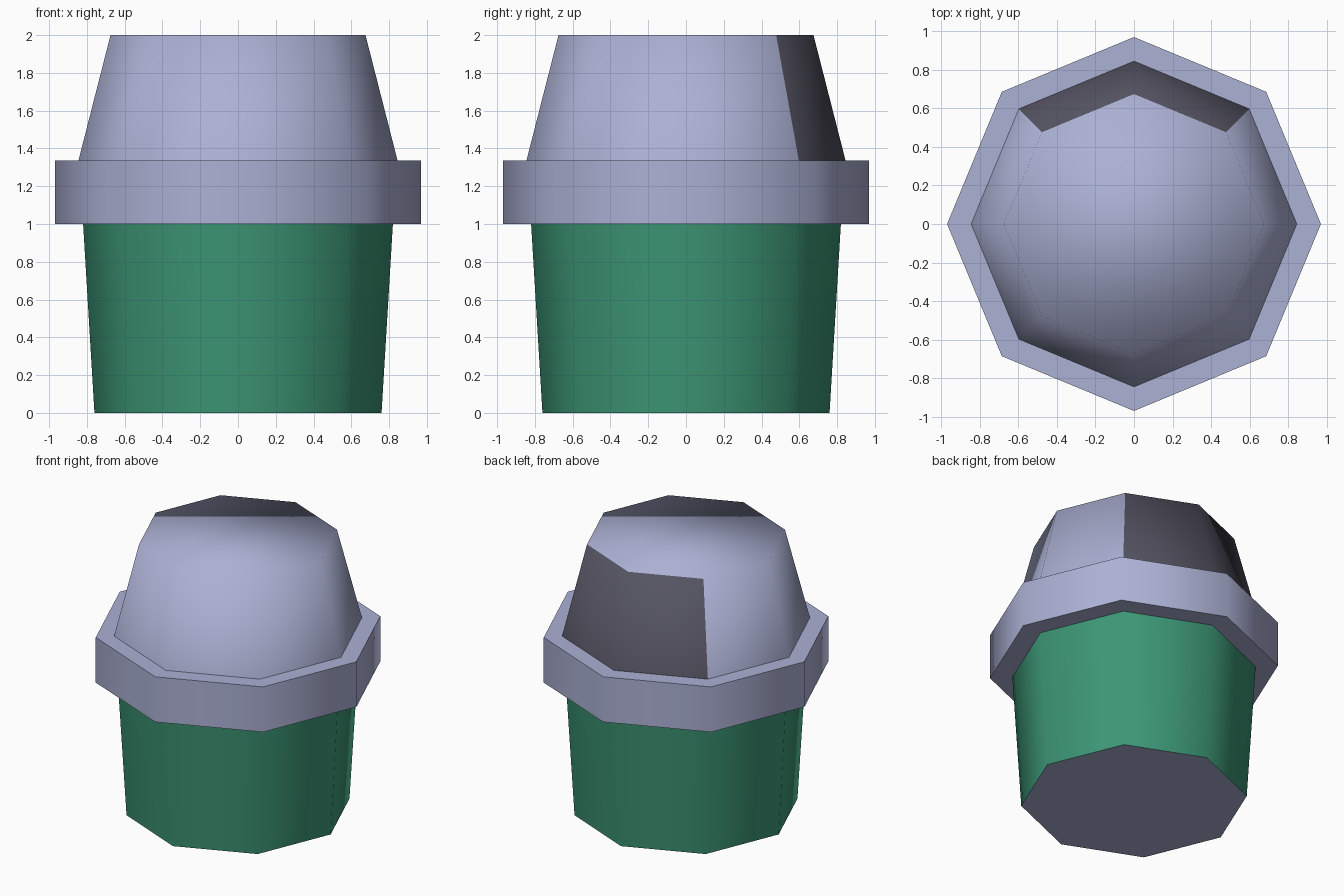
import bpy, bmesh, math

if "Cube" in bpy.data.objects:
    bpy.data.objects.remove(bpy.data.objects["Cube"])

SIDES = 8


def material(name, rgb):
    m = bpy.data.materials.new(name)
    m.diffuse_color = (*rgb, 1.0)
    m.use_nodes = True
    m.node_tree.nodes["Principled BSDF"].inputs["Base Color"].default_value = m.diffuse_color
    return m


lavender = material("lavender_grey", (0.41, 0.44, 0.66))
green = material("green", (0.045, 0.305, 0.18))
dark = material("dark_grey", (0.09, 0.087, 0.122))


def octagon_part(name, profile, mats, smooth_angle, cap_bottom=False, cap_top=False):
    """Sweep a (radius, z) profile round eight sides, corners on the axes."""
    bm = bmesh.new()
    rings = []
    for r, z in profile:
        rings.append([bm.verts.new((r * math.cos(2 * math.pi * i / SIDES),
                                    r * math.sin(2 * math.pi * i / SIDES), z))
                      for i in range(SIDES)])
    for low, high in zip(rings, rings[1:]):
        for i in range(SIDES):
            j = (i + 1) % SIDES
            bm.faces.new((low[i], low[j], high[j], high[i]))
    if cap_bottom:
        bm.faces.new(rings[0][::-1])
    if cap_top:
        bm.faces.new(rings[-1])
    bm.normal_update()
    mesh = bpy.data.meshes.new(name)
    bm.to_mesh(mesh)
    bm.free()
    for m in mats:
        mesh.materials.append(m)
    obj = bpy.data.objects.new(name, mesh)
    bpy.context.collection.objects.link(obj)
    bpy.ops.object.select_all(action='DESELECT')
    obj.select_set(True)
    bpy.context.view_layer.objects.active = obj
    bpy.ops.object.shade_smooth_by_angle(angle=math.radians(smooth_angle))
    return obj


# Tapered green body with a grey underside
body = octagon_part("body", [(0.76, 0), (0.82, 1.0)], [green, lavender], 60, cap_bottom=True)
for p in body.data.polygons:
    p.material_index = 1 if p.normal.z < -0.9 else 0

# Wide rim band, open in the middle
octagon_part("rim_band", [(0.82, 1.0), (0.97, 1.0), (0.97, 1.335), (0.845, 1.335)],
             [lavender], 60)

# Tapered lid, softly shaded into its top, with a dark opening on the two back faces
lid = octagon_part("lid", [(0.845, 1.335), (0.675, 2.0)], [lavender, dark], 85, cap_top=True)
for p in lid.data.polygons:
    p.material_index = 1 if p.normal.y > 0.7 else 0
